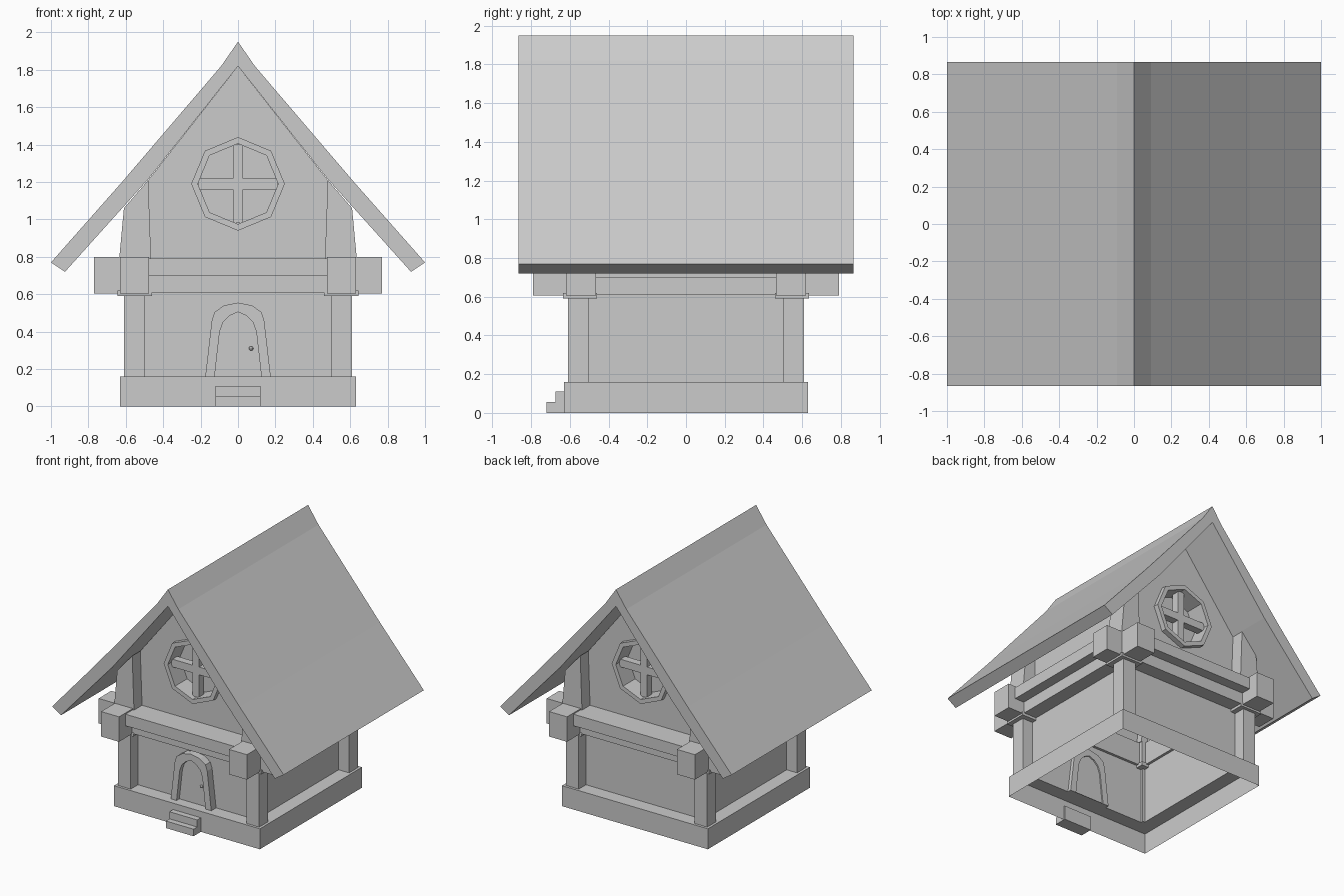
import bpy, bmesh, math
from mathutils import Matrix

if "Cube" in bpy.data.objects:
    bpy.data.objects.remove(bpy.data.objects["Cube"])


def finish(name, bm):
    bmesh.ops.recalc_face_normals(bm, faces=bm.faces)
    me = bpy.data.meshes.new(name)
    bm.to_mesh(me)
    bm.free()
    ob = bpy.data.objects.new(name, me)
    bpy.context.collection.objects.link(ob)
    return ob


def box(name, x, y, z):
    bm = bmesh.new()
    size = [abs(b - a) for a, b in (x, y, z)]
    mid = [(a + b) / 2 for a, b in (x, y, z)]
    bmesh.ops.create_cube(bm, size=1, matrix=Matrix.Translation(mid) @ Matrix.Diagonal((*size, 1)))
    return finish(name, bm)


def prism(name, pts, y0, y1):
    """Extrude an x-z profile along y."""
    bm = bmesh.new()
    f = bm.faces.new([bm.verts.new((x, y0, z)) for x, z in pts])
    r = bmesh.ops.extrude_face_region(bm, geom=[f])
    vs = [v for v in r["geom"] if isinstance(v, bmesh.types.BMVert)]
    bmesh.ops.translate(bm, verts=vs, vec=(0, y1 - y0, 0))
    return finish(name, bm)


def ring(name, outer, inner, y0, y1):
    """Frame between two x-z loops of equal length."""
    bm = bmesh.new()
    loops = [[bm.verts.new((x, y, z)) for x, z in p]
             for p, y in ((outer, y0), (inner, y0), (inner, y1), (outer, y1))]
    n = len(outer)
    for a in range(4):
        A, B = loops[a], loops[(a + 1) % 4]
        for i in range(n):
            j = (i + 1) % n
            bm.faces.new((A[i], A[j], B[j], B[i]))
    return finish(name, bm)


def mirrored(half):
    """Right half of a loop, bottom to top centre, to a full loop."""
    return half + [(-x, z) for x, z in reversed(half) if x > 0]


def octagon(r):
    return [(r * math.sin(i * math.pi / 4), 1.19 + r * math.cos(i * math.pi / 4)) for i in range(8)]


W = 0.52  # wall plane

# hollow plinth, open underneath
bm = bmesh.new()
rows = [[bm.verts.new((sx * s, sy * s, z)) for sx, sy in ((1, 1), (-1, 1), (-1, -1), (1, -1))]
        for s, z in ((0.63, 0), (0.63, 0.16), (W, 0.16))]
for a, b in zip(rows, rows[1:]):
    for i in range(4):
        j = (i + 1) % 4
        bm.faces.new((a[i], a[j], b[j], b[i]))
finish("plinth", bm)

# walls with recessed round windows in both gables
walls = prism("walls", mirrored([(W, 0.16), (W, 1.16), (0.48, 1.21), (0, 1.82)]), -W, W)
for s in (-1, 1):
    cutter = prism("window_cutter", octagon(0.215), s * (W - 0.11), s * (W + 0.1))
    m = walls.modifiers.new("cut", "BOOLEAN")
    m.operation, m.solver, m.object = "DIFFERENCE", "EXACT", cutter
    bpy.context.view_layer.objects.active = walls
    bpy.ops.object.modifier_apply(modifier=m.name)
    bpy.data.objects.remove(cutter)
bm = bmesh.new()
bm.from_mesh(walls.data)
big = [f for f in bm.faces if abs(f.normal.z) > 0.1 and f.calc_area() > 0.3]
bmesh.ops.delete(bm, geom=big, context="FACES")
bm.to_mesh(walls.data)
bm.free()

# roof
outer = [(1.0, 0.77), (0.62, 1.2), (0.09, 1.82), (0, 1.95)]
inner = [(0, 1.82), (0.48, 1.215), (0.925, 0.72)]
right = outer + [(-x, z) for x, z in reversed(outer[:-1])]
under = [(-x, z) for x, z in reversed(inner)] + inner[1:]
prism("roof", right + under, -0.865, 0.865)

for s, side in ((-1, "front"), (1, "back")):
    # window frames and bars
    ring(side + "_window_frame", octagon(0.25), octagon(0.215), s * (W - 0.03), s * (W + 0.04))
    ys = (s * (W - 0.06), s * W)
    box(side + "_window_bar_upright", (-0.028, 0.028), ys, (0.98, 1.4))
    box(side + "_window_bar_level", (-0.21, 0.21), ys, (1.16, 1.22))
    # beams on the gable sides and the eave sides
    for z, d in (((0.61, 0.7), 0.63), ((0.7, 0.79), 0.71)):
        box(side + "_beam", (-0.5, 0.5), (s * 0.5, s * d), z)
        box("side_beam", (s * 0.5, s * d), (-0.5, 0.5), z)

# corners
for sx in (-1, 1):
    for sy in (-1, 1):
        def corner(name, x, y, z):
            box(name, [sx * v for v in x], [sy * v for v in y], z)
        corner("corner_post", (0.5, 0.61), (0.5, 0.61), (0.16, 0.6))
        corner("post_cap", (0.46, 0.645), (0.46, 0.635), (0.59, 0.62))
        corner("beam_end_front", (0.475, 0.63), (0.6, 0.79), (0.605, 0.8))
        corner("beam_end_side", (0.6, 0.77), (0.465, 0.62), (0.605, 0.8))
        corner("corner_block", (0.47, 0.62), (0.47, 0.62), (0.605, 0.795))
        prism("upper_post", [(sx * x, z) for x, z in
              ((0.465, 0.79), (0.635, 0.79), (0.61, 1.06), (0.48, 1.21))], sy * 0.47, sy * 0.62)

# door, frame, knob
frame_out = mirrored([(0.175, 0.16), (0.14, 0.46), (0.125, 0.505), (0.075, 0.54), (0, 0.555)])
frame_in = mirrored([(0.125, 0.16), (0.098, 0.4), (0.08, 0.45), (0.045, 0.485), (0, 0.505)])
ring("door_frame", frame_out, frame_in, -W - 0.06, -W + 0.03)
prism("door", frame_in, -W - 0.025, -W + 0.02)
bm = bmesh.new()
bmesh.ops.create_uvsphere(bm, u_segments=8, v_segments=6, radius=0.012,
                          matrix=Matrix.Translation((0.07, -W - 0.03, 0.31)))
finish("door_knob", bm)

# entrance steps
box("lower_step", (-0.12, 0.12), (-0.72, -0.62), (0, 0.055))
box("upper_step", (-0.12, 0.12), (-0.675, -0.62), (0.055, 0.11))
